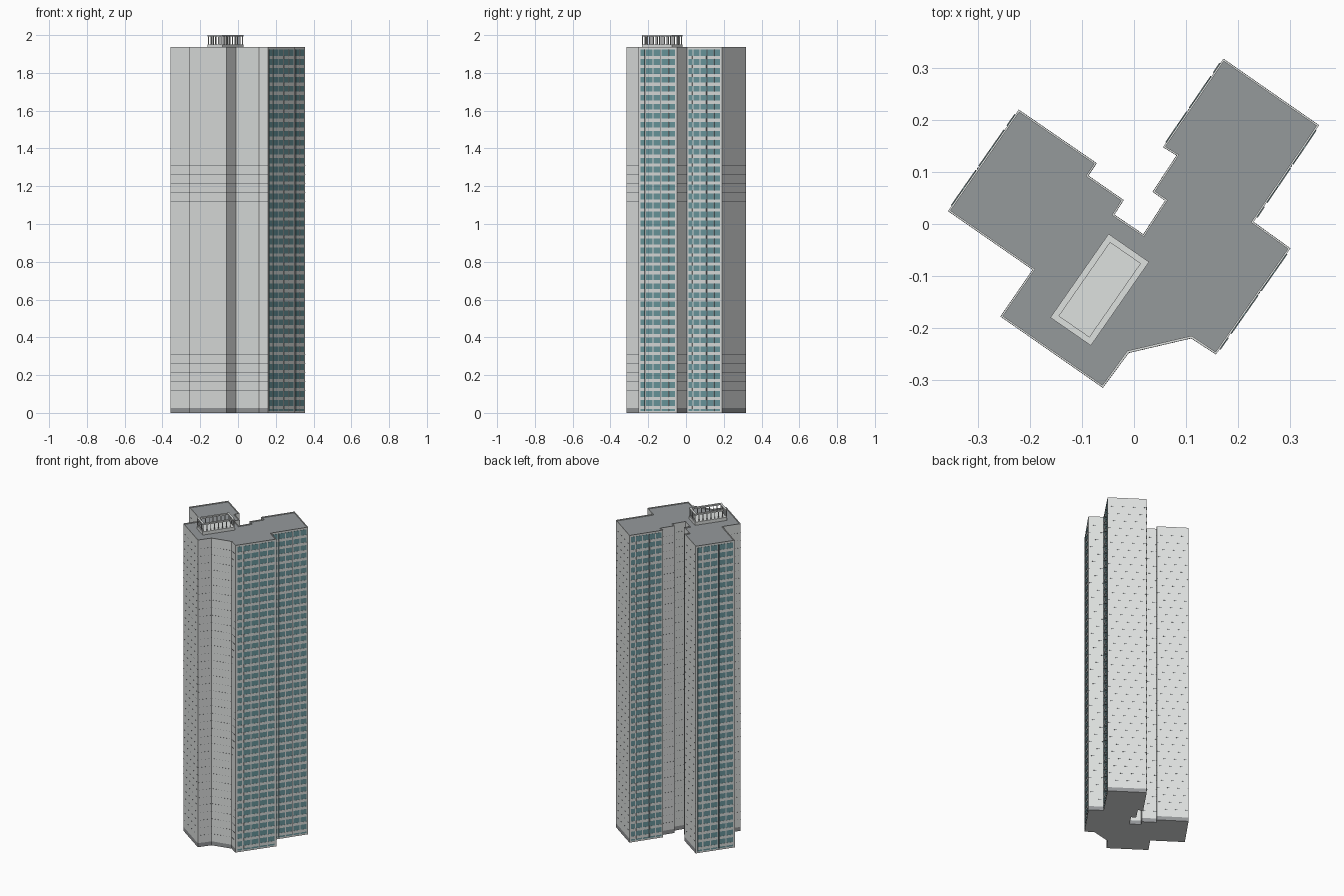
import bpy, bmesh
from mathutils import Vector

if "Cube" in bpy.data.objects:
    bpy.data.objects.remove(bpy.data.objects["Cube"])


def material(name, rgb):
    m = bpy.data.materials.new(name)
    m.diffuse_color = (*rgb, 1)
    m.use_nodes = True
    m.node_tree.nodes["Principled BSDF"].inputs["Base Color"].default_value = m.diffuse_color
    return m


WALL = material("pale concrete", (0.73, 0.75, 0.74))
ROOF = material("roof grey", (0.30, 0.32, 0.33))
BASE = material("plinth grey", (0.30, 0.31, 0.32))
GLASS = material("teal glass", (0.15, 0.32, 0.35))
DARK = material("charcoal joint", (0.10, 0.11, 0.12))

TOP, PLINTH, FLOORS = 1.936, 0.025, 40
STEP = (TOP - 0.01 - PLINTH) / FLOORS

# Tower outline, counter-clockwise from the west corner
PLAN = [Vector(p) for p in (
    (-0.358, 0.025), (-0.195, -0.088), (-0.257, -0.178), (-0.06, -0.315),
    (-0.01, -0.248), (0.11, -0.22), (0.158, -0.251), (0.301, -0.047),
    (0.23, 0.004), (0.356, 0.19), (0.172, 0.318), (0.056, 0.148),
    (0.082, 0.132), (0.036, 0.062), (0.06, 0.045), (0.018, -0.02),
    (-0.038, 0.018), (-0.02, 0.046), (-0.088, 0.093), (-0.072, 0.117),
    (-0.222, 0.22))]
WINDOW_WALLS = {6, 8, 10, 20}


def finish(bm, name, mats):
    bmesh.ops.recalc_face_normals(bm, faces=bm.faces[:])
    me = bpy.data.meshes.new(name)
    bm.to_mesh(me)
    bm.free()
    for m in mats:
        me.materials.append(m)
    ob = bpy.data.objects.new(name, me)
    bpy.context.collection.objects.link(ob)
    return ob


def wall_box(bm, a, b, s0, s1, z0, z1, depth, inner=-0.001):
    """Box on the wall a-b, from s0 to s1 along it, standing out by depth."""
    u = (b - a).normalized()
    n = Vector((u.y, -u.x))
    ring = [a + u * s + n * d for s, d in
            ((s0, inner), (s0, depth), (s1, depth), (s1, inner))]
    lo = [bm.verts.new((p.x, p.y, z0)) for p in ring]
    hi = [bm.verts.new((p.x, p.y, z1)) for p in ring]
    bm.faces.new(lo)
    bm.faces.new(hi)
    for i in range(4):
        j = (i + 1) % 4
        bm.faces.new((lo[i], lo[j], hi[j], hi[i]))


# Tower body with plinth band, parapet and sunken roof
bm = bmesh.new()
rings = [[bm.verts.new((p.x, p.y, z)) for p in PLAN] for z in (0, PLINTH, TOP)]
bm.faces.new(rings[0])
for k in range(2):
    for i in range(len(PLAN)):
        j = (i + 1) % len(PLAN)
        f = bm.faces.new((rings[k][i], rings[k][j], rings[k + 1][j], rings[k + 1][i]))
        f.material_index = 2 if k == 0 and i not in WINDOW_WALLS else 0
roof = bm.faces.new(rings[2])
bmesh.ops.recalc_face_normals(bm, faces=bm.faces[:])
bmesh.ops.inset_region(bm, faces=[roof], thickness=0.005)
inner = bmesh.ops.extrude_face_region(bm, geom=[roof])
bmesh.ops.delete(bm, geom=[roof], context='FACES_ONLY')
bmesh.ops.translate(bm, vec=(0, 0, -0.006),
                    verts=[v for v in inner["geom"] if isinstance(v, bmesh.types.BMVert)])
for f in inner["geom"]:
    if isinstance(f, bmesh.types.BMFace):
        f.material_index = 1
finish(bm, "tower_body", (WALL, ROOF, BASE))

# Hairline panel joints at each floor of the plain walls
joints = bmesh.new()
for i, a in enumerate(PLAN):
    if i in WINDOW_WALLS:
        continue
    b = PLAN[(i + 1) % len(PLAN)]
    for k in range(1, FLOORS):
        z = PLINTH + k * STEP
        wall_box(joints, a, b, 0, (b - a).length, z - 0.0003, z + 0.0003, 0.0003)
finish(joints, "floor_joints", (DARK,))

# Window walls: glass strips, sill bands, mullions and a dark slot
BAYS = ((0.05, 0.16, 1), (0.20, 0.56, 2), (0.60, 0.95, 2))  # start, end, panes
glass, bands, bars, slots = (bmesh.new() for _ in range(4))
for i in sorted(WINDOW_WALLS):
    a, b = PLAN[i], PLAN[(i + 1) % len(PLAN)]
    L = (b - a).length
    for f0, f1, panes in BAYS:
        s0, s1 = f0 * L, f1 * L
        wall_box(glass, a, b, s0, s1, 0.01, TOP - 0.012, 0.001)
        for k in range(FLOORS):
            z = PLINTH + k * STEP
            wall_box(bands, a, b, s0, s1, z - 0.005, z + 0.012, 0.002)
        for k in range(1, panes):
            s = s0 + (s1 - s0) * k / panes
            wall_box(bars, a, b, s - 0.003, s + 0.003, 0.01, TOP - 0.012, 0.002)
    wall_box(slots, a, b, 0.572 * L, 0.588 * L, 0.01, TOP - 0.012, 0.001)
finish(glass, "window_glass", (GLASS,))
finish(bands, "sill_bands", (WALL,))
finish(bars, "window_mullions", (WALL,))
finish(slots, "facade_slots", (DARK,))

# Rooftop enclosure: pale deck, posts and an open top ring
DECK = [Vector(p) for p in ((-0.161, -0.18), (-0.083, -0.234), (0.029, -0.073), (-0.049, -0.019))]
bm = bmesh.new()
lo = [bm.verts.new((p.x, p.y, TOP - 0.007)) for p in DECK]
hi = [bm.verts.new((p.x, p.y, 1.95)) for p in DECK]
bm.faces.new(lo)
bm.faces.new(hi)
for i in range(4):
    j = (i + 1) % 4
    bm.faces.new((lo[i], lo[j], hi[j], hi[i]))
finish(bm, "roof_deck", (WALL,))
posts, ring = bmesh.new(), bmesh.new()
for i, a in enumerate(DECK):
    b = DECK[(i + 1) % 4]
    L = (b - a).length
    wall_box(ring, a, b, 0, L, 1.992, 2.0, 0, -0.012)
    count = 5 if L < 0.12 else 9
    for k in range(count):
        s = 0.003 + (L - 0.006) * k / (count - 1)
        wall_box(posts, a, b, s - 0.002, s + 0.002, 1.949, 1.993, -0.001, -0.005)
finish(posts, "roof_posts", (WALL,))
finish(ring, "roof_ring", (WALL,))
